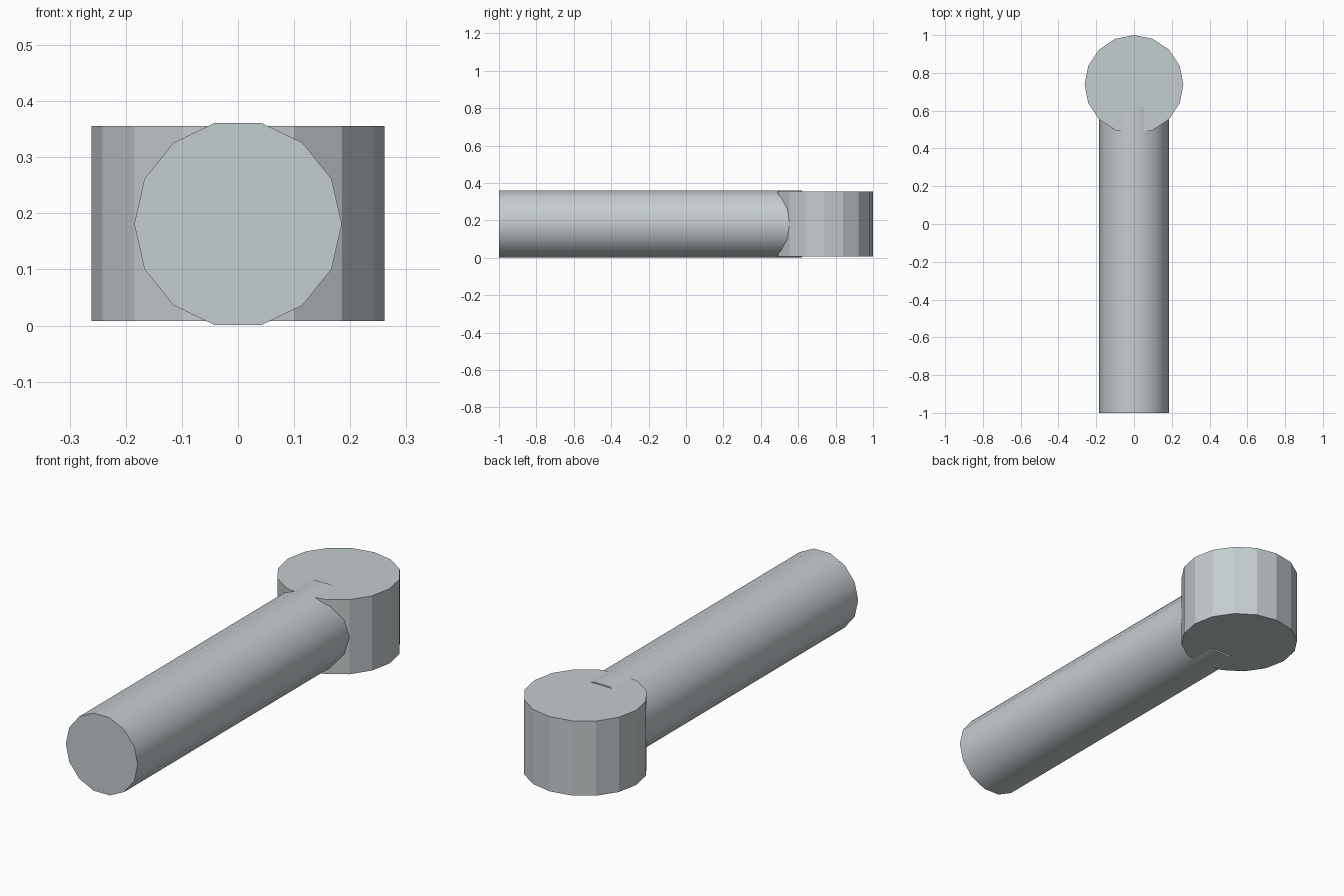
import bpy
import math

cube = bpy.data.objects.get("Cube")
if cube:
    bpy.data.objects.remove(cube, do_unlink=True)

steel = bpy.data.materials.new("blue_grey_steel")
steel.use_nodes = True
COLOUR = (0.56, 0.61, 0.63, 1.0)
steel.diffuse_color = COLOUR
steel.node_tree.nodes["Principled BSDF"].inputs["Base Color"].default_value = COLOUR


def cylinder(name, sides, radius, length, location, rotation):
    bpy.ops.mesh.primitive_cylinder_add(vertices=sides, radius=radius, depth=length,
                                        location=location, rotation=rotation)
    obj = bpy.context.object
    obj.name = name
    obj.data.materials.append(steel)
    bpy.ops.object.transform_apply(location=False, rotation=True, scale=False)
    return obj


MID_Z = 0.181
quarter = math.pi / 2

# Long handle lying along y, smooth sides, with a corner on each flank
cylinder("handle", 14, 0.185, 1.62, (0, -0.19, MID_Z), (quarter, quarter, 0))
bpy.ops.object.shade_smooth_by_angle(angle=math.radians(40))

# Upright faceted head at the back end
cylinder("head", 16, 0.2615, 0.347, (0, 0.7385, MID_Z + 0.001), (0, 0, 0))
bpy.ops.object.shade_flat()
